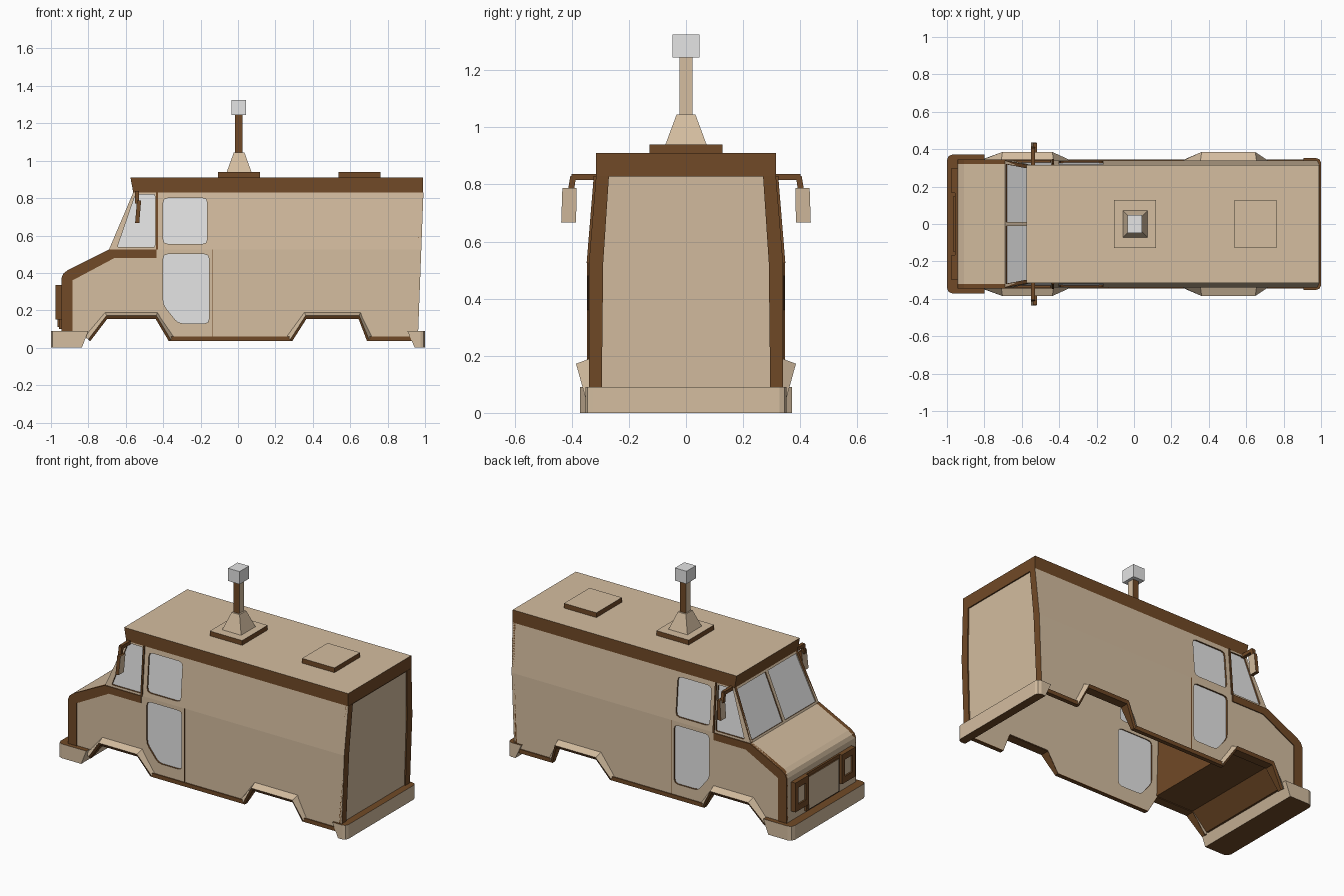
import bpy, bmesh
from mathutils import Vector

if "Cube" in bpy.data.objects:
    bpy.data.objects.remove(bpy.data.objects["Cube"])


def material(name, rgb):
    m = bpy.data.materials.new(name)
    m.use_nodes = True
    m.diffuse_color = (*rgb, 1)
    m.node_tree.nodes["Principled BSDF"].inputs["Base Color"].default_value = (*rgb, 1)
    return m


TAN = material("tan paint", (0.66, 0.51, 0.35))
BROWN = material("brown trim", (0.165, 0.068, 0.02))
GLASS = material("pale grey glass", (0.78, 0.78, 0.78))

BELT, EAVE, NOSE = 0.525, 0.83, -0.945


def side_y(z):
    """Half width of the body: upright to the belt line, then leaning in."""
    return 0.34 - 0.025 * max(0, z - BELT) / (EAVE - BELT)


def rear_x(z):
    return 0.96 + 0.038 * z


def finish(name, bm, mats):
    me = bpy.data.meshes.new(name)
    bm.to_mesh(me)
    bm.free()
    for m in mats:
        me.materials.append(m)
    ob = bpy.data.objects.new(name, me)
    bpy.context.collection.objects.link(ob)
    return ob


# Mappings from flat outlines (u, v, outward depth) to the body's sides
def on_side(s):
    return lambda x, z, d: Vector((x, s * (side_y(z) + d), z))


def on_rear(y, z, d):
    return Vector((rear_x(z) + d, y, z))


def on_front(y, z, d):
    return Vector((NOSE - d, y, z))


def on_windshield(y, t, d):
    foot, head = Vector((-0.69, 0, BELT)), Vector((-0.56, 0, EAVE))
    normal = Vector((BELT - EAVE, 0, 0.13)).normalized()
    return foot.lerp(head, t) + Vector((0, y, 0)) + normal * d


def plate(name, outline, where, out, inn, face, rim, holes=()):
    """Slab with an outline and optional holes, following a body side."""
    bm = bmesh.new()
    layers = ([], [])
    for loop in (outline, *holes):
        rings = [[bm.verts.new(where(u, v, d)) for u, v in loop] for d in (out, inn)]
        n = len(loop)
        for ring, edges in zip(rings, layers):
            edges += [bm.edges.new((ring[i], ring[(i + 1) % n])) for i in range(n)]
        for i in range(n):
            j = (i + 1) % n
            f = bm.faces.new((rings[0][i], rings[0][j], rings[1][j], rings[1][i]))
            f.material_index = 1
    for edges in layers:
        bmesh.ops.triangle_fill(bm, edges=edges, use_beauty=True)
    bmesh.ops.recalc_face_normals(bm, faces=bm.faces)
    return finish(name, bm, (face, rim))


def strip(name, profile, mat, inset=0.0):
    """Sheet spanning the width of the body along an x-z profile."""
    bm = bmesh.new()
    rows = [[bm.verts.new((x, s * (side_y(z) - inset), z)) for s in (1, -1)] for x, z in profile]
    for a, b in zip(rows, rows[1:]):
        bm.faces.new((a[0], a[1], b[1], b[0]))
    return finish(name, bm, (mat,))


def block(name, low, high, mats, rule=lambda n: 0, bevel=0, bevel_end=None):
    """Tapered box between rectangles (x0, x1, y0, y1, z); rule picks the colour by normal."""
    bm = bmesh.new()
    rings = [[bm.verts.new((x, y, z)) for x, y in ((x0, y0), (x1, y0), (x1, y1), (x0, y1))]
             for x0, x1, y0, y1, z in (low, high)]
    bm.faces.new(rings[0])
    bm.faces.new(rings[1])
    uprights = []
    for i in range(4):
        j = (i + 1) % 4
        f = bm.faces.new((rings[0][i], rings[0][j], rings[1][j], rings[1][i]))
        e = bm.edges.get((rings[0][i], rings[1][i]))
        if bevel_end is None or (i in (1, 2)) == (bevel_end > 0):
            uprights.append(e)
    bmesh.ops.recalc_face_normals(bm, faces=bm.faces)
    if bevel:
        bmesh.ops.bevel(bm, geom=uprights, offset=bevel, segments=2, profile=0.5, affect='EDGES')
    bm.normal_update()
    for f in bm.faces:
        f.material_index = rule(f.normal)
    return finish(name, bm, mats)


def rounded(pts, r=0.025):
    """Replace each corner of an outline by a short curve."""
    res = []
    for i, p in enumerate(pts):
        p, a, b = Vector(p), Vector(pts[i - 1]), Vector(pts[(i + 1) % len(pts)])
        p0, p1 = p + (a - p).normalized() * r, p + (b - p).normalized() * r
        res += [tuple(p0), tuple((p0 + 2 * p + p1) / 4), tuple(p1)]
    return res


def rect(u0, u1, v0, v1):
    return [(u0, v0), (u1, v0), (u1, v1), (u0, v1)]


def caps(n):
    return 1 if abs(n.z) > 0.8 else 0


def top_only(n):
    return 0 if n.z > 0.8 else 1


def ends_x(n):
    return 0 if abs(n.x) > 0.6 else 1


# Outlines of the body side
nose_curve = [(NOSE, 0.09), (NOSE, 0.37), (-0.935, 0.395), (-0.91, 0.415), (-0.69, BELT)]
arches = {"front": (-0.79, -0.70, -0.44, -0.37), "rear": (0.29, 0.365, 0.645, 0.69)}
bottom = [(rear_x(0.04), 0.04)]
for key in ("rear", "front"):
    a, b, c, d = arches[key]
    bottom += [(d, 0.04), (c, 0.16), (b, 0.16), (a, 0.04)]
lower_wall = nose_curve + [(rear_x(BELT), BELT)] + bottom + [(-0.83, 0.09)]
upper_wall = [(-0.69, BELT), (-0.56, EAVE), (rear_x(EAVE), EAVE), (rear_x(BELT), BELT)]
nose_band = nose_curve + [(-0.435, BELT), (-0.435, 0.48), (-0.66, 0.48), (-0.885, 0.36), (-0.885, 0.09)]
door_top = rounded(rect(-0.40, -0.165, 0.555, 0.80))
door_low = rounded([(-0.40, 0.23), (-0.40, 0.50), (-0.155, 0.50), (-0.155, 0.13), (-0.32, 0.13)])
cab_side = rounded([(-0.645, 0.538), (-0.548, 0.82), (-0.445, 0.82), (-0.445, 0.538)], 0.008)

for side, s in (("left", 1), ("right", -1)):
    w = on_side(s)
    # Walls with sunken windows
    plate(side + "_lower_wall", lower_wall, w, 0, -0.02, TAN, BROWN, [door_low])
    plate(side + "_upper_wall", upper_wall, w, 0, -0.02, TAN, BROWN, [door_top, cab_side])
    for name, shape in (("door_lower", door_low), ("door_upper", door_top), ("cab", cab_side)):
        plate(f"{side}_{name}_window", shape, w, -0.01, -0.014, GLASS, GLASS)
    # Brown trim
    plate(side + "_nose_trim", nose_band, w, 0.006, -0.002, BROWN, BROWN)
    for name, x0, x1 in (("middle", -0.37, 0.29), ("rear", 0.69, 0.955)):
        plate(f"{side}_{name}_sill", rect(x0, x1, 0.035, 0.06), w, 0.006, -0.02, BROWN, BROWN)
    plate(side + "_door_post", rect(-0.438, -0.428, BELT, EAVE), w, 0.008, -0.002, BROWN, BROWN)
    plate(side + "_door_seam", rect(-0.137, -0.133, 0.06, BELT), w, 0.002, -0.002, BROWN, BROWN)
    # Flared wheel arches
    for key, (a, b, c, d) in arches.items():
        bm = bmesh.new()
        rows = []
        for dx, z_mid, z_end, y_mid, y_end in ((0.03, 0.19, 0.06, 0.338, 0.338), (0.01, 0.172, 0.045, 0.385, 0.35),
                                               (0, 0.153, 0.035, 0.375, 0.345), (0, 0.153, 0.035, 0.32, 0.32)):
            rows.append([bm.verts.new((x, s * y, z)) for x, y, z in (
                (a - dx, y_end, z_end), (b - dx / 3, y_mid, z_mid), (c + dx / 3, y_mid, z_mid), (d + dx, y_end, z_end))])
        for r in range(4):
            for i in range(3):
                p, q = rows[r], rows[(r + 1) % 4]
                bm.faces.new((p[i], p[i + 1], q[i + 1], q[i])).material_index = int(r > 0)
        for i in (0, 3):
            bm.faces.new([p[i] for p in rows])
        bmesh.ops.recalc_face_normals(bm, faces=bm.faces)
        finish(f"{side}_{key}_wheel_arch", bm, (TAN, BROWN))
    # Headlight and windshield pane
    plate(side + "_headlight", rect(s * 0.165, s * 0.30, 0.15, 0.335), on_front, 0.03, 0, BROWN, BROWN,
          [rect(s * 0.195, s * 0.27, 0.19, 0.295)])
    plate(side + "_headlight_lens", rect(s * 0.195, s * 0.27, 0.19, 0.295), on_front, 0.02, 0.01, TAN, TAN)
    # Mirror on a bent arm
    block(side + "_mirror_arm", (-0.55, -0.53, s * 0.30, s * 0.405, 0.815), (-0.55, -0.53, s * 0.30, s * 0.40, 0.837), (BROWN,))
    block(side + "_mirror_drop", (-0.55, -0.53, s * 0.393, s * 0.415, 0.77), (-0.55, -0.53, s * 0.385, s * 0.405, 0.83), (BROWN,))
    block(side + "_mirror", (-0.55, -0.528, s * 0.385, s * 0.437, 0.667), (-0.54, -0.518, s * 0.383, s * 0.433, 0.787),
          (TAN, BROWN), ends_x)

# Hood and nose, windshield, grille
strip("hood", nose_curve, TAN)
panes = [[(s * 0.012, 0.04), (s * 0.322, 0.04), (s * 0.302, 0.96), (s * 0.012, 0.96)] for s in (1, -1)]
plate("windshield_frame", [(-0.34, 0), (0.34, 0), (0.315, 1), (-0.315, 1)], on_windshield, 0, -0.015, TAN, BROWN, panes)
for side, pane in zip(("left", "right"), panes):
    plate(side + "_windshield_pane", pane, on_windshield, -0.007, -0.012, GLASS, GLASS)
plate("grille", rect(-0.15, 0.15, 0.11, 0.315), on_front, 0.02, 0, TAN, BROWN)
plate("grille_surround", rect(-0.165, 0.165, 0.10, 0.335), on_front, 0.012, 0, BROWN, BROWN)

# Rear frame with a sunken panel
frame = [(-0.34, 0.04), (0.34, 0.04), (0.34, BELT), (0.315, EAVE), (-0.315, EAVE), (-0.34, BELT)]
inner = [(-0.295, 0.08), (0.295, 0.08), (0.29, BELT), (0.27, 0.828), (-0.27, 0.828), (-0.29, BELT)]
plate("rear_frame", frame, on_rear, 0, -0.02, BROWN, BROWN, [inner])
plate("rear_panel", inner, on_rear, -0.008, -0.016, TAN, TAN)

# Cab floor and bulkhead
strip("cab_floor", [(-0.435, 0.81), (-0.435, 0.16), (-0.70, 0.16), (-0.80, 0.06), (-0.94, 0.06)], BROWN, 0.02)

# Bumpers
block("front_bumper", (-1, -0.835, -0.372, 0.372, 0), (-1, -0.80, -0.372, 0.372, 0.09), (TAN, BROWN), caps, 0.03, -1)
block("rear_bumper", (0.945, 1, -0.352, 0.352, 0), (0.905, 1, -0.352, 0.352, 0.09), (TAN, BROWN), caps, 0.025, 1)

# Roof, hatches and chimney
block("roof", (-0.56, 0.99, -0.315, 0.315, EAVE), (-0.575, 0.99, -0.315, 0.315, 0.91), (TAN, BROWN), top_only)
for name, x in (("front", 0.005), ("rear", 0.65)):
    r = (x - 0.113, x + 0.113, -0.127, 0.127)
    block(name + "_roof_hatch", (*r, 0.91), (*r, 0.94), (TAN, BROWN), top_only)
block("chimney_base", (-0.06, 0.072, -0.072, 0.072, 0.94), (-0.022, 0.034, -0.033, 0.033, 1.045), (TAN,))
pole = (-0.015, 0.025, -0.023, 0.023)
block("chimney_pole", (*pole, 1.045), (*pole, 1.245), (TAN, BROWN), ends_x)
cap = (-0.036, 0.044, -0.047, 0.047)
block("chimney_cap", (*cap, 1.245), (*cap, 1.325), (GLASS,))
